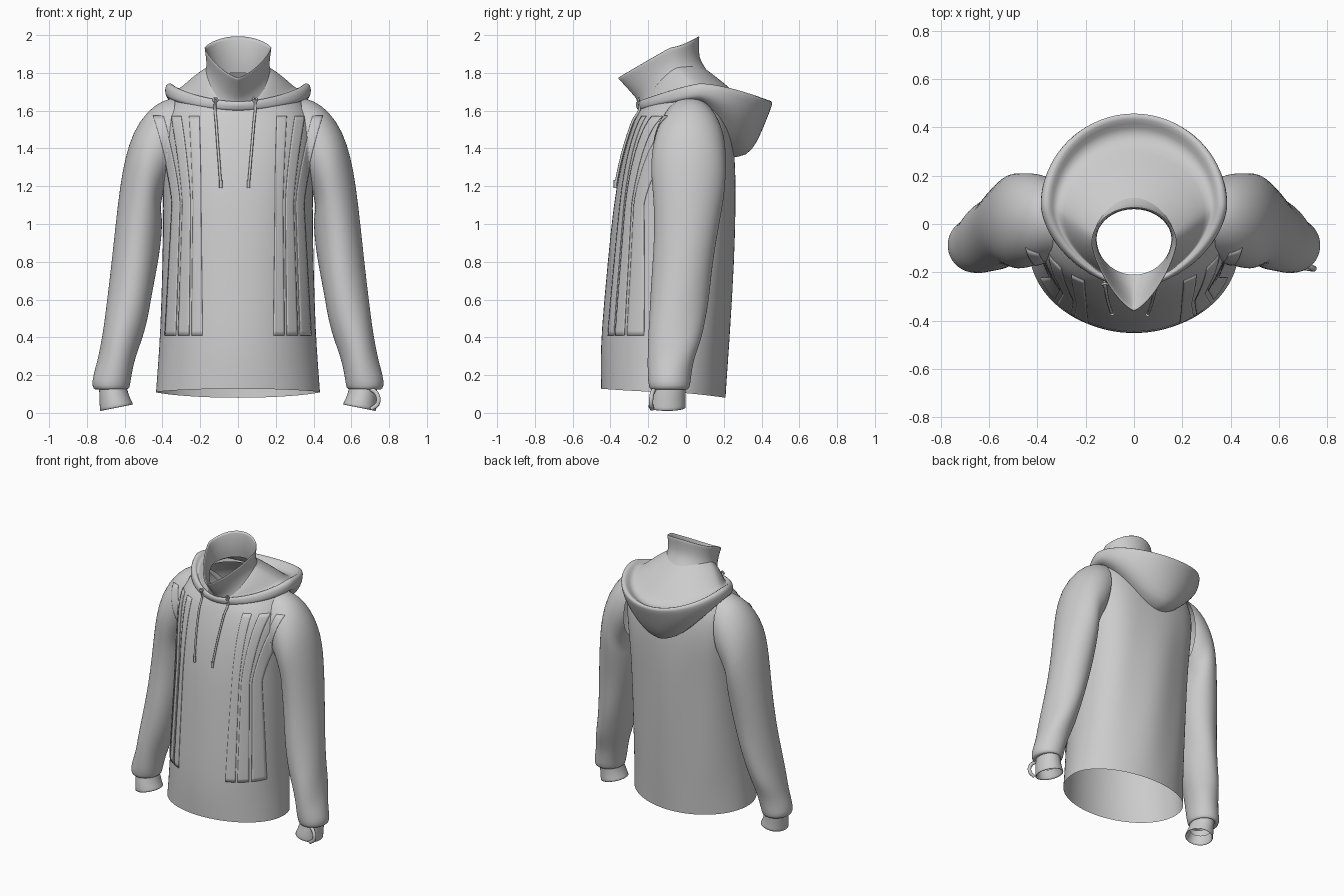
import bpy, bmesh, math
from mathutils import Vector
from mathutils.bvhtree import BVHTree

N = 48


def loft(name, rings, mirror=False, sub=1):
    """Skin a stack of closed rings into one smooth open surface."""
    bm = bmesh.new()
    rows = [[bm.verts.new(p) for p in r] for r in rings]
    for a, b in zip(rows, rows[1:]):
        for i in range(len(a)):
            j = (i + 1) % len(a)
            bm.faces.new((a[i], a[j], b[j], b[i]))
    bmesh.ops.recalc_face_normals(bm, faces=bm.faces)
    return finish(name, bm, mirror, sub)


def finish(name, bm, mirror=False, sub=0):
    me = bpy.data.meshes.new(name)
    bm.to_mesh(me)
    bm.free()
    for p in me.polygons:
        p.use_smooth = True
    ob = bpy.data.objects.new(name, me)
    bpy.context.collection.objects.link(ob)
    if mirror:
        ob.modifiers.new("mirror", 'MIRROR').use_mirror_merge = False
    if sub:
        m = ob.modifiers.new("smooth", 'SUBSURF')
        m.levels = m.render_levels = sub
    return ob


def band(rx, yf, ys, yb, zf, zs, zb, ef=1.0, eb=1.0):
    """Horizontal ring with front / side / back depth and height."""
    pts = []
    for i in range(N):
        a = 2 * math.pi * i / N
        s, c = math.sin(a), math.cos(a)
        e = ef if c > 0 else eb
        y, z = (yf, zf) if c > 0 else (yb, zb)
        pts.append((rx * math.copysign(abs(s) ** e, s),
                    ys + abs(c) ** e * (y - ys), zs + abs(c) ** 1.5 * (z - zs)))
    return pts


def arm(ox, oz, ix, iz, yc, ry, fold=0.0, phase=0.0):
    """Tilted sleeve ring from an outer to an inner point, with optional folds."""
    pts = []
    for i in range(N):
        a = 2 * math.pi * i / N
        k = 1 + fold * math.sin(3 * a + phase)
        c, s = k * math.cos(a) / 2, k * math.sin(a)
        pts.append(((ox + ix) / 2 + c * (ox - ix), yc + s * ry,
                    (oz + iz) / 2 + c * (oz - iz)))
    return pts


def cord(name, pts, r):
    cu = bpy.data.curves.new(name, 'CURVE')
    cu.dimensions = '3D'
    cu.bevel_depth, cu.bevel_resolution, cu.use_fill_caps = r, 2, True
    sp = cu.splines.new('BEZIER')
    sp.bezier_points.add(len(pts) - 1)
    for b, p in zip(sp.bezier_points, pts):
        b.co = p
        b.handle_left_type = b.handle_right_type = 'AUTO'
    ob = bpy.data.objects.new(name, cu)
    bpy.context.collection.objects.link(ob)
    return ob


# torso, open at hem and neck
body = loft("body", [band(*r) for r in (
    (.435, -.45, -.10, .21, .128, .11, .08),
    (.425, -.453, -.09, .22, .25, .25, .25),
    (.412, -.45, -.08, .23, .42, .42, .42, .97, .95),
    (.40, -.415, -.06, .25, .8, .8, .8, .95, .9),
    (.395, -.385, -.03, .26, 1.1, 1.1, 1.1, .9, .85),
    (.40, -.35, 0, .26, 1.3, 1.3, 1.3, .84, .76),
    (.41, -.31, .02, .25, 1.45, 1.45, 1.45, .82, .76),
    (.40, -.27, .03, .225, 1.56, 1.58, 1.57, .85, .82),
    (.33, -.25, .03, .20, 1.6, 1.665, 1.65, .95, .95),
    (.21, -.24, -.04, .12, 1.62, 1.73, 1.74))])
# soft vertical folds down the back
for v in body.data.vertices:
    if v.co.y > 0:
        fade = max(0, math.sin(math.pi * (v.co.z - .1) / 1.45))
        v.co.y += .008 * fade * math.sin(19 * v.co.x + 2 * v.co.z)

# sleeves, creased low down and bloused over the cuffs
loft_arm = (
    (.33, 1.67, .39, 1.18, .02, .175),
    (.40, 1.655, .40, 1.15, .02, .188),
    (.48, 1.60, .405, 1.12, .015, .196),
    (.555, 1.49, .41, 1.09, .012, .198),
    (.598, 1.35, .405, 1.05, .015, .193),
    (.625, 1.20, .40, 1.0, .012, .182),
    (.65, .98, .41, .88, 0, .165, .015, 0),
    (.67, .77, .43, .75, -.02, .158, .02, 1),
    (.69, .60, .457, .61, -.036, .156, .03, 2.2),
    (.708, .48, .48, .49, -.05, .148, .025, 3.6),
    (.728, .37, .51, .39, -.06, .14, .03, 5),
    (.742, .28, .545, .29, -.078, .122, .03, 6.5),
    (.764, .20, .562, .20, -.088, .115, .025, 8),
    (.775, .14, .572, .14, -.088, .11),
    (.755, .118, .58, .122, -.088, .098),
    (.735, .13, .60, .135, -.09, .085))
sleeve = loft("sleeves", [arm(*r) for r in loft_arm], mirror=True)

# ribbed cuffs
loft("cuffs", [arm(*r) for r in (
    (.735, .14, .59, .14, -.09, .09),
    (.735, .10, .583, .11, -.095, .092),
    (.732, .05, .568, .07, -.10, .096),
    (.732, .004, .552, .04, -.10, .10),
    (.722, .012, .562, .045, -.10, .09),
    (.722, .08, .59, .10, -.095, .082))], mirror=True)
cord("thumb_loop", [(.70, -.165, .13), (.735, -.18, .10), (.74, -.185, .05),
                    (.705, -.18, .02)], .012)

# tall funnel collar with a pointed front
loft("collar", [band(*r) for r in (
    (.21, -.245, -.04, .14, 1.61, 1.73, 1.77, 1.1),
    (.175, -.25, -.06, .10, 1.65, 1.79, 1.83, 1.15),
    (.165, -.295, -.07, .068, 1.70, 1.84, 1.88, 1.3),
    (.172, -.34, -.08, .068, 1.75, 1.90, 1.95, 1.4),
    (.18, -.367, -.08, .073, 1.775, 1.94, 2.0, 1.45),
    (.17, -.352, -.08, .064, 1.78, 1.935, 1.995, 1.45),
    (.155, -.28, -.07, .058, 1.70, 1.84, 1.88, 1.3),
    (.155, -.21, -.06, .075, 1.65, 1.77, 1.80, 1.0))])

# lowered hood: neck, inner lining, rolled rim, hanging pouch
loft("hood", [band(*r) for r in (
    (.165, -.225, -.05, .08, 1.64, 1.83, 1.84),
    (.20, -.235, -.03, .13, 1.645, 1.81, 1.80),
    (.27, -.24, .02, .25, 1.64, 1.755, 1.71, 1.1),
    (.315, -.245, .06, .35, 1.64, 1.71, 1.60, 1.15),
    (.338, -.25, .07, .40, 1.645, 1.73, 1.62, 1.2),
    (.355, -.26, .08, .435, 1.65, 1.75, 1.652, 1.2),
    (.383, -.267, .08, .465, 1.64, 1.742, 1.652, 1.2),
    (.388, -.267, .08, .45, 1.625, 1.71, 1.61, 1.17),
    (.385, -.262, .08, .415, 1.615, 1.68, 1.52, 1.13),
    (.365, -.258, .07, .375, 1.605, 1.66, 1.43, 1.1, 1.05),
    (.32, -.25, .05, .325, 1.60, 1.655, 1.355, 1.1, 1.1),
    (.27, -.24, .03, .22, 1.60, 1.65, 1.35, 1.1, 1.1))])

# surface lookup so the trims lie on the garment
dg = bpy.context.evaluated_depsgraph_get()
trees = [BVHTree.FromObject(o, dg) for o in (body, sleeve)]


def front(x, z, lift):
    """Point lifted off the front-most cloth along its normal."""
    hits = [t.ray_cast(Vector((x, -2, z)), Vector((0, 1, 0)))[:2] for t in trees]
    p, n = min((h for h in hits if h[0]), key=lambda h: h[0].y)
    return p + n * (lift if n.y < 0 else -lift)


def along(z, top, mid, low):
    """Smooth path pinched at the waist."""
    if z > 1.1:
        return mid + (top - mid) * ((z - 1.1) / .47) ** 1.4
    return mid + (low - mid) * ((1.1 - z) / .69)


# long flat front strips
for k, (top, mid, low) in enumerate(((.23, .215, .215), (.325, .27, .285), (.42, .325, .355))):
    for sgn, side in ((-1, "left"), (1, "right")):
        bm, prev = bmesh.new(), None
        for i in range(49):
            z = .41 + 1.16 * i / 48
            x0 = along(z, top, mid, low)
            w = .021 + .008 * abs(z - 1.1) / .69
            row = [bm.verts.new(front(sgn * (x0 + w * d / 3), z, .004)) for d in range(-3, 4)]
            if prev:
                for j in range(6):
                    q = (prev[j], prev[j + 1], row[j + 1], row[j])
                    bm.faces.new(q if sgn > 0 else q[::-1])
            prev = row
        ob = finish(f"{side}_strip_{k + 1}", bm)
        m = ob.modifiers.new("thickness", 'SOLIDIFY')
        m.thickness, m.offset = .003, 0

# drawstrings with tips and eyelets
for side, x0, x1 in (("left", -.12, -.09), ("right", .09, .055)):
    pts = [(x0, -.255, 1.66)]
    for i in range(7):
        z = 1.61 - .41 * i / 6
        pts.append(front(x0 + (x1 - x0) * (1.61 - z) / .41, z, .01))
    cord(side + "_drawstring", pts, .007)
    x, y, z = pts[-1]
    cord(side + "_string_tip", [(x, y, z + .03), (x, y, z - .012)], .009)
    bpy.ops.mesh.primitive_torus_add(major_radius=.011, minor_radius=.005,
                                     major_segments=20, minor_segments=8,
                                     location=(x0, -.25, 1.658),
                                     rotation=(math.radians(75), 0, 0))
    bpy.context.object.name = side + "_eyelet"
    bpy.ops.object.shade_smooth()
